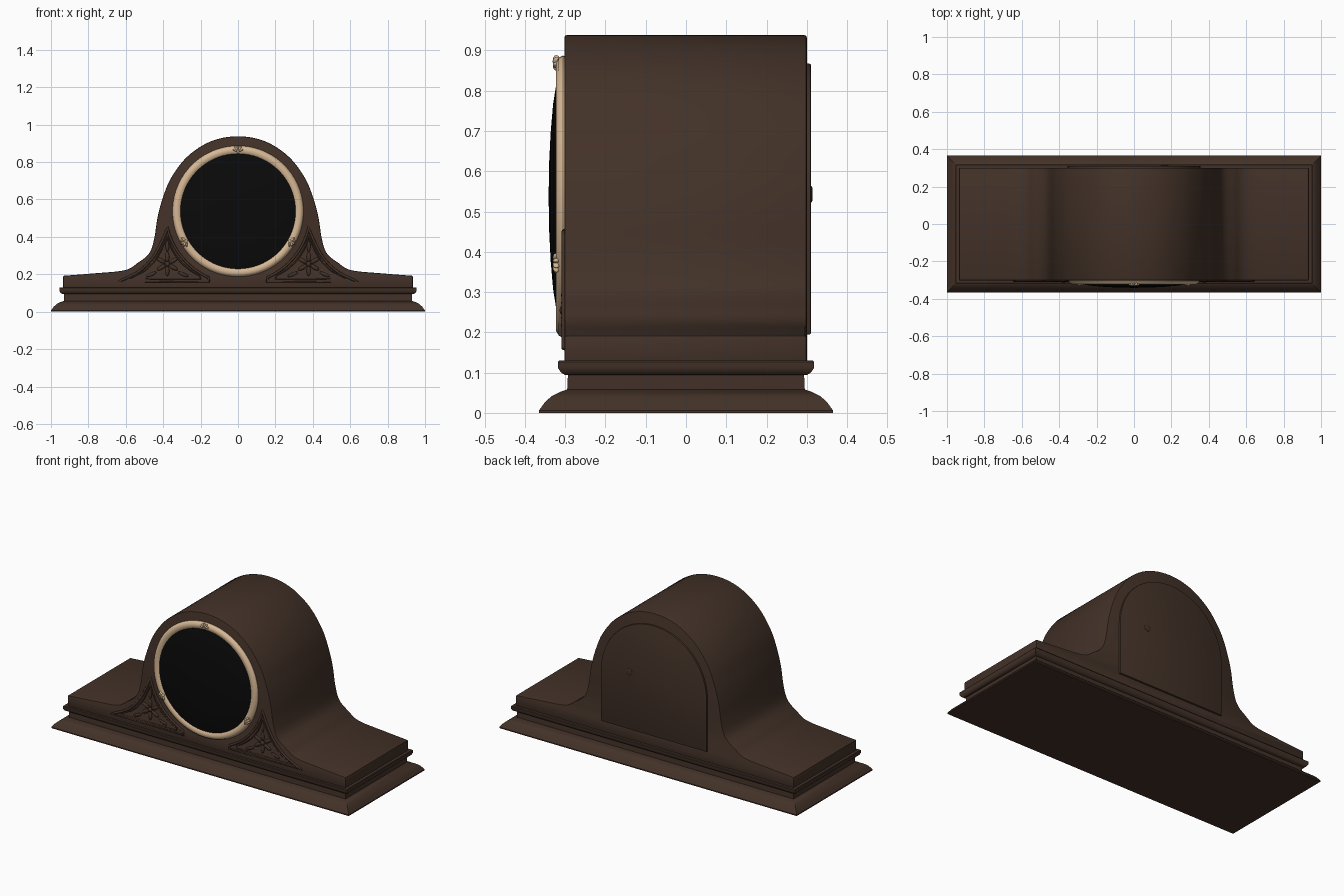
import bpy, bmesh
from math import sin, cos, pi, radians
from mathutils import Vector, Matrix

if "Cube" in bpy.data.objects:
    bpy.data.objects.remove(bpy.data.objects["Cube"])


def material(name, rgb):
    m = bpy.data.materials.new(name)
    m.use_nodes = True
    m.diffuse_color = (*rgb, 1)
    m.node_tree.nodes["Principled BSDF"].inputs["Base Color"].default_value = (*rgb, 1)
    return m


WOOD = material("dark walnut", (0.055, 0.031, 0.021))
BRASS = material("pale brass", (0.68, 0.48, 0.30))
GLASS = material("black glass", (0.003, 0.003, 0.003))
DIAL_Z = 0.537


def finish(name, bm, mat, angle=35):
    bmesh.ops.recalc_face_normals(bm, faces=bm.faces[:])
    mesh = bpy.data.meshes.new(name)
    bm.to_mesh(mesh)
    bm.free()
    mesh.materials.append(mat)
    ob = bpy.data.objects.new(name, mesh)
    bpy.context.collection.objects.link(ob)
    bpy.ops.object.select_all(action="DESELECT")
    ob.select_set(True)
    bpy.context.view_layer.objects.active = ob
    bpy.ops.object.shade_smooth_by_angle(angle=radians(angle))
    return ob


def loft(name, rings, mat, closed=False, bevel=0):
    """Skin a list of equal rings; cap the ends unless closed."""
    bm = bmesh.new()
    vs = [[bm.verts.new(p) for p in ring] for ring in rings]
    pairs = list(zip(vs, vs[1:])) + ([(vs[-1], vs[0])] if closed else [])
    for a, b in pairs:
        for i in range(len(a)):
            j = (i + 1) % len(a)
            bm.faces.new((a[i], a[j], b[j], b[i]))
    if not closed:
        bm.faces.new(vs[0])
        bm.faces.new(vs[-1])
    bmesh.ops.recalc_face_normals(bm, faces=bm.faces[:])
    if bevel:
        sharp = [e for e in bm.edges if e.calc_face_angle(0) > 0.9]
        bmesh.ops.bevel(bm, geom=sharp, offset=bevel, segments=2, profile=0.5,
                        affect="EDGES", clamp_overlap=True)
    return finish(name, bm, mat)


def slab(name, outline, y0, y1, mat, bevel):
    return loft(name, [[(x, y, z) for x, z in outline] for y in (y0, y1)], mat, bevel=bevel)


def lathe(name, profile, mat, x=0, z=DIAL_Z, n=72, closed=False):
    rings = [[(x + r * cos(2 * pi * i / n), y, z + r * sin(2 * pi * i / n))
              for i in range(n)] for r, y in profile]
    return loft(name, rings, mat, closed)


def spline(pts, steps=6):
    """Catmull-Rom curve through the points."""
    p = [Vector(q) for q in [pts[0], *pts, pts[-1]]]
    out = []
    for a, b, c, d in zip(p, p[1:], p[2:], p[3:]):
        for s in range(steps):
            t = s / steps
            out.append(b + (c - a) * t / 2 + (2 * a - 5 * b + 4 * c - d) * t * t / 2
                       + (3 * b - a - 3 * c + d) * t ** 3 / 2)
    return out + [p[-1]]


def blobs(name, items, mat):
    """Ellipsoids from (centre, radii, turn in the front plane)."""
    bm = bmesh.new()
    for centre, radii, turn in items:
        m = (Matrix.Translation(centre) @ Matrix.Rotation(-turn, 4, "Y")
             @ Matrix.Diagonal((*radii, 1)))
        bmesh.ops.create_uvsphere(bm, u_segments=12, v_segments=8, radius=1, matrix=m)
    return finish(name, bm, mat, 60)


def moulding(name, profile):
    """Rectangular moulding from (half x, half y, z)."""
    loft(name, [[(-x, -y, z), (x, -y, z), (x, y, z), (-x, y, z)] for x, y, z in profile], WOOD)


# Stepped plinth
moulding("plinth", [(1, .365, 0), (1, .365, .006), (.985, .35, .027), (.968, .333, .042),
                    (.948, .313, .052), (.93, .295, .058), (.93, .293, .1)])
moulding("waist_moulding", [(.937, .3, .094), (.948, .31, .1), (.955, .318, .112),
                            (.955, .318, .126), (.952, .315, .13)])

# Humped case
half = [(-.935, .192), (-.77, .205), (-.605, .222), (-.535, .262), (-.475, .312), (-.448, .39),
        (-.431, .5), (-.405, .6), (-.358, .715), (-.27, .83), (-.145, .911), (0, .938)]
hump = spline(half + [(-x, z) for x, z in half[-2::-1]])
slab("case", [(-.935, .12)] + [tuple(p) for p in hump] + [(.935, .12)], -.302, .3, WOOD, .006)

# Bezel and domed glass
lathe("bezel", [(.348, -.295), (.35, -.306), (.345, -.316), (.333, -.323), (.32, -.322),
                (.31, -.317), (.304, -.312), (.304, -.295)], BRASS, closed=True)
lathe("dial_glass", [(.308, -.3), (.308, -.316), (.28, -.322), (.23, -.330),
                     (.16, -.336), (.08, -.34), (.01, -.341)], GLASS)

# Three small shells on the bezel
for k, name in enumerate(("top", "right", "left")):
    a = pi / 2 + k * 2 * pi / 3
    hub = Vector((.322 * cos(a), -.322, DIAL_Z + .322 * sin(a)))
    items = [(hub, (.009, .008, .009), 0)]
    for f in range(-2, 3):
        t = a + f * .62
        items.append((hub + Vector((cos(t), 0, sin(t))) * .015, (.015, .009, .006), t))
    blobs(name + "_bezel_shell", items, BRASS)

# Carved spandrels
for side, name in ((-1, "right"), (1, "left")):
    arc = [(-.388 * cos(radians(a)), DIAL_Z - .388 * sin(radians(a))) for a in range(15, 67, 3)]
    edge = spline([(-.64, .16), (-.53, .215), (-.455, .29), (-.41, .37), (-.375, .45)], 4)
    frame = [tuple(p) for p in edge] + arc + [(-.155, .16)]
    mid = Vector((-.385, .235))
    for ring, scale, depth in (("outer", 1, .007), ("inner", .8, .004)):
        cu = bpy.data.curves.new(name + "_" + ring + "_spandrel_frame", "CURVE")
        cu.dimensions = "3D"
        cu.bevel_depth = depth
        cu.bevel_resolution = 2
        sp = cu.splines.new("POLY")
        sp.points.add(len(frame) - 1)
        sp.use_cyclic_u = True
        for pt, q in zip(sp.points, frame):
            v = mid + (Vector(q) - mid) * scale
            pt.co = (-side * v.x, -.302, v.y, 1)
        cu.materials.append(WOOD)
        bpy.context.collection.objects.link(bpy.data.objects.new(cu.name, cu))
    hub = Vector((side * .378, -.302, .255))
    items = [(hub, (.014, .012, .014), 0)]
    for k in range(6):
        t = pi / 2 + k * pi / 3
        items.append((hub + Vector((cos(t), 0, sin(t))) * .037, (.027, .008, .011), t))
    for dx, dz, t in ((.085, -.055, -.4), (-.085, -.055, pi + .4), (0, .095, pi / 2)):
        items.append((hub + Vector((dx, 0, dz)), (.03, .006, .009), t))
    blobs(name + "_spandrel_flower", items, WOOD)

# Arched back door with knob
arch = [(.355 * cos(pi * i / 36), .512 + .355 * sin(pi * i / 36)) for i in range(37)]
slab("back_door", [(.355, .195)] + arch + [(-.355, .195)], .29, .31, WOOD, .003)
lathe("door_knob", [(.02, .305), (.02, .312), (.016, .314), (.006, .314)],
      WOOD, x=.165, z=.543, n=24)
